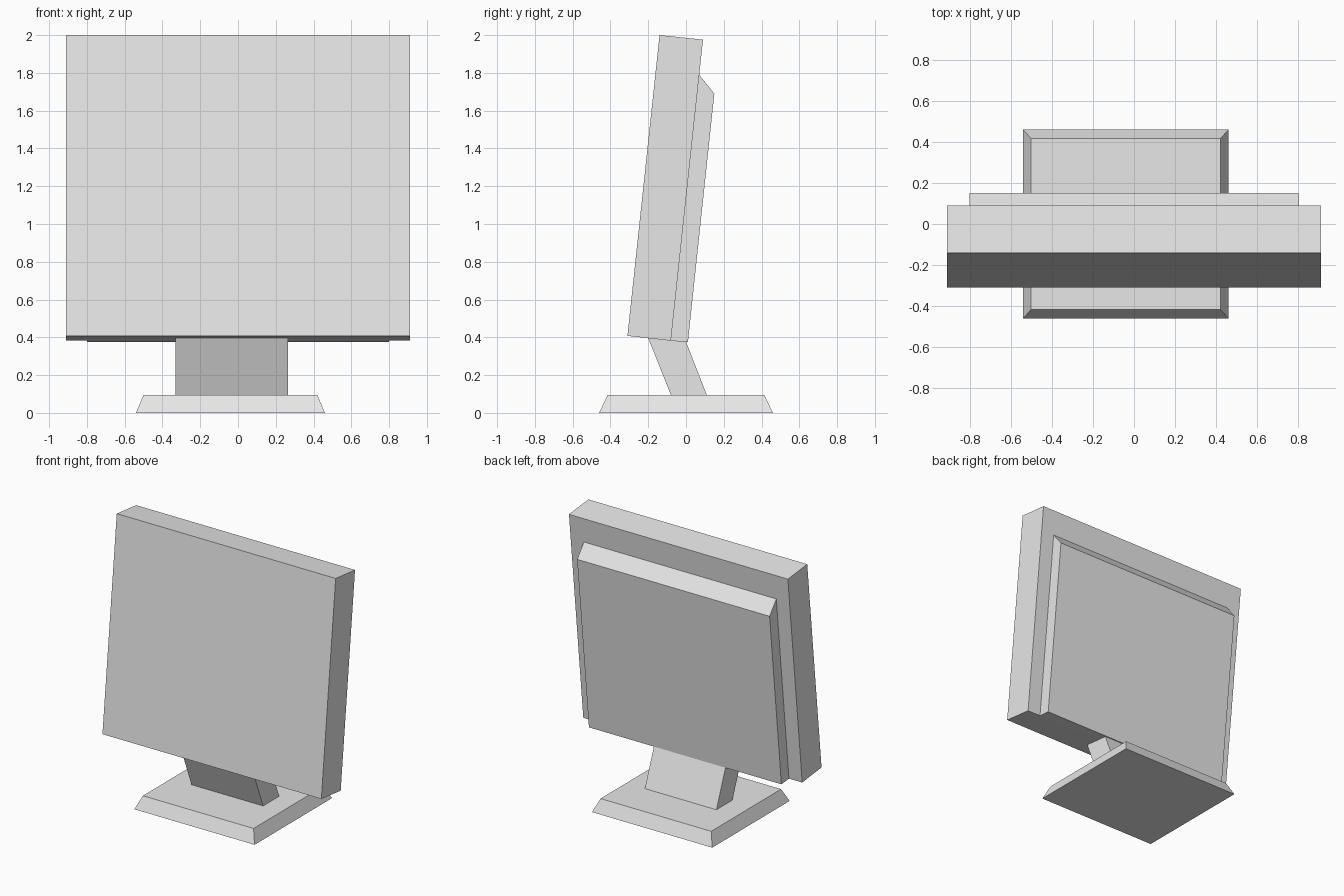
import bpy
import bmesh

cube = bpy.data.objects.get("Cube")
if cube:
    bpy.data.objects.remove(cube, do_unlink=True)

# One plain grey plastic for every part
grey = bpy.data.materials.new("light grey plastic")
grey.use_nodes = True
colour = (0.8, 0.8, 0.8, 1)
grey.diffuse_color = colour
grey.node_tree.nodes["Principled BSDF"].inputs["Base Color"].default_value = colour


def loft(name, ring_a, ring_b):
    """Closed solid between two matching rings of points."""
    bm = bmesh.new()
    a = [bm.verts.new(p) for p in ring_a]
    b = [bm.verts.new(p) for p in ring_b]
    bm.faces.new(a)
    bm.faces.new(b)
    for i in range(len(a)):
        j = (i + 1) % len(a)
        bm.faces.new((a[i], a[j], b[j], b[i]))
    bmesh.ops.recalc_face_normals(bm, faces=bm.faces)
    mesh = bpy.data.meshes.new(name)
    bm.to_mesh(mesh)
    bm.free()
    mesh.materials.append(grey)
    obj = bpy.data.objects.new(name, mesh)
    bpy.context.collection.objects.link(obj)
    return obj


def side_prism(name, profile, x0, x1):
    """Side profile of (y, z) points stretched across x."""
    return loft(name, [(x0, y, z) for y, z in profile],
                [(x1, y, z) for y, z in profile])


def rectangle(x0, x1, y, z):
    return [(x0, -y, z), (x1, -y, z), (x1, y, z), (x0, y, z)]


# Bevelled foot, set slightly to one side
loft("base", rectangle(-0.54, 0.46, 0.46, 0), rectangle(-0.5, 0.42, 0.415, 0.095))

# Slanted neck
side_prism("neck", [(-0.08, 0.095), (0.11, 0.095), (0, 0.377), (-0.2, 0.396)],
           -0.33, 0.265)

# Screen slab leaning back
side_prism("screen", [(-0.31, 0.408), (-0.08, 0.382), (0.09, 1.976), (-0.14, 2)],
           -0.91, 0.91)

# Rear housing with sloping top
side_prism("rear_housing", [(-0.08, 0.382), (0.01, 0.374), (0.15, 1.69), (0.07, 1.79)],
           -0.8, 0.8)
